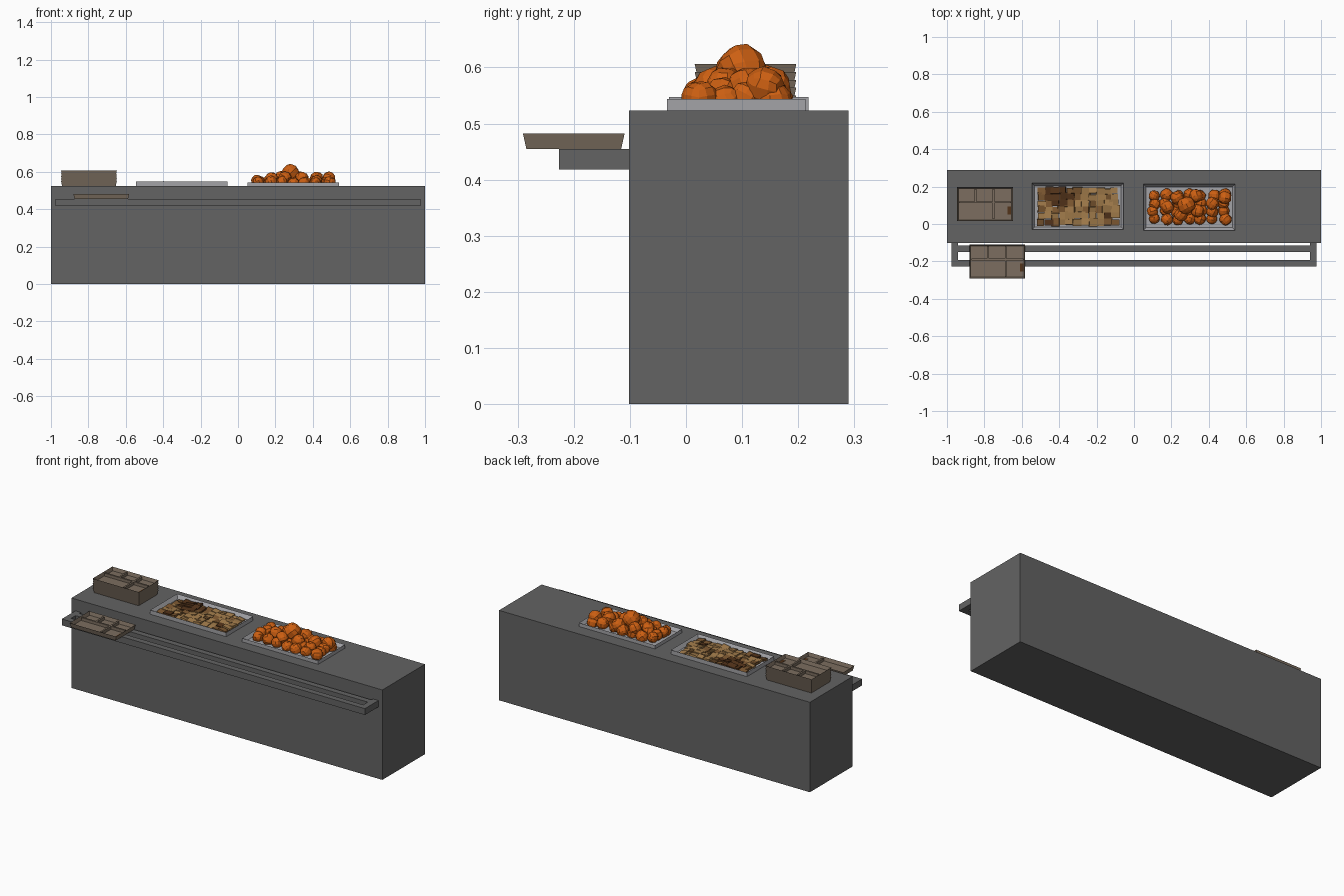
import bpy, bmesh, math, random
from mathutils import Matrix, Vector, Euler

if "Cube" in bpy.data.objects:
    bpy.data.objects.remove(bpy.data.objects["Cube"])

random.seed(4)


def mat(name, r, g, b):
    m = bpy.data.materials.new(name)
    m.diffuse_color = (r, g, b, 1)
    m.use_nodes = True
    m.node_tree.nodes["Principled BSDF"].inputs["Base Color"].default_value = m.diffuse_color
    return m


COUNTER = mat("counter grey", 0.125, 0.125, 0.125)
STEEL = mat("pan steel", 0.37, 0.37, 0.39)
TRAY = mat("tray brown", 0.20, 0.155, 0.115)
ORANGE = mat("food orange", 0.61, 0.115, 0.006)
TAN = mat("food tan", 0.36, 0.20, 0.07)
BROWN = mat("food brown", 0.20, 0.095, 0.03)
DARK = mat("food dark brown", 0.085, 0.033, 0.01)


def add_box(bm, x0, x1, y0, y1, z0, z1, taper=0.0, index=0):
    """Axis-aligned box; its bottom is narrowed by taper."""
    vs = bmesh.ops.create_cube(bm, size=1)["verts"]
    for v in vs:
        t = taper if v.co.z < 0 else 0
        v.co = Vector((x0 + t if v.co.x < 0 else x1 - t,
                       y0 + t if v.co.y < 0 else y1 - t,
                       z0 if v.co.z < 0 else z1))
    for f in {f for v in vs for f in v.link_faces}:
        f.material_index = index
    return vs


def finish(bm, name, *mats):
    me = bpy.data.meshes.new(name)
    bm.to_mesh(me)
    bm.free()
    for m in mats:
        me.materials.append(m)
    ob = bpy.data.objects.new(name, me)
    bpy.context.collection.objects.link(ob)
    return ob


# Counter body
bm = bmesh.new()
add_box(bm, -1, 1, -0.102, 0.29, 0, 0.523)
finish(bm, "counter", COUNTER)

# Tray rail: two long bars on end arms
bm = bmesh.new()
for s in (-1, 1):
    xs = sorted((s * 0.94, s * 0.975))
    add_box(bm, *xs, -0.226, -0.1, 0.418, 0.455)
for y0, y1 in ((-0.150, -0.116), (-0.226, -0.192)):
    add_box(bm, -0.94, 0.94, y0, y1, 0.418, 0.455)
finish(bm, "tray_rail", COUNTER)


def tray(name, cx, cy, z, stain=False):
    """Compartment tray with tapered shell, recessed cells and an optional stain."""
    hx, hy, h = 0.149, 0.0905, 0.027
    bm = bmesh.new()
    vs = add_box(bm, -hx, hx, -hy, hy, 0, h, 0.006)
    top = max({f for v in vs for f in v.link_faces}, key=lambda f: f.calc_center_median().z)
    bmesh.ops.inset_individual(bm, faces=[top], thickness=0.010)
    bmesh.ops.translate(bm, verts=top.verts[:], vec=(0, 0, -0.020))
    # dividers between three back cells and two front cells
    ix, iy, zt, w = hx - 0.010, hy - 0.010, h - 0.003, 0.005
    add_box(bm, -ix, ix, 0.010 - w, 0.010 + w, 0.005, zt)
    for x in (-0.05, 0.045):
        add_box(bm, x - w, x + w, 0.010, iy, 0.005, zt)
    add_box(bm, 0.045 - w, 0.045 + w, -iy, 0.010, 0.005, zt)
    if stain:
        add_box(bm, 0.122, 0.139, -0.055, -0.012, 0.006, 0.0085, 0, 1)
    ob = finish(bm, name, TRAY, DARK)
    ob.location = (cx, cy, z)


# Stack of trays and the single tray on the rail
for i in range(5):
    tray("stacked_tray_%d" % (i + 1), -0.797, 0.106, 0.523 + 0.014 * i, i == 4)
tray("rail_tray", -0.731, -0.200, 0.455, True)


def pan(name, x0, x1, y0, y1, z1):
    """Shallow serving pan: stepped rim around a low floor."""
    bm = bmesh.new()
    vs = add_box(bm, x0, x1, y0, y1, 0.522, z1)
    top = max({f for v in vs for f in v.link_faces}, key=lambda f: f.calc_center_median().z)
    bmesh.ops.inset_individual(bm, faces=[top], thickness=0.020)
    bmesh.ops.translate(bm, verts=top.verts[:], vec=(0, 0, 0.525 - z1))
    finish(bm, name, STEEL)


pan("left_pan", -0.545, -0.055, -0.030, 0.218, 0.547)
pan("right_pan", 0.050, 0.540, -0.034, 0.213, 0.544)

# Flat chunks of food in the left pan, darker towards the back left
bm = bmesh.new()
nx, ny = 11, 6
for i in range(nx):
    for j in range(ny):
        x = -0.497 + 0.394 * i / (nx - 1) + random.uniform(-0.006, 0.006)
        y = 0.012 + 0.164 * j / (ny - 1) + random.uniform(-0.004, 0.004)
        d = math.hypot((x + 0.40) / 0.09, (y - 0.15) / 0.06)
        idx = 2 if d < 0.75 or random.random() < 0.05 else 1 if d < 1.2 or random.random() < 0.25 else 0
        a, b = random.uniform(0.018, 0.027), random.uniform(0.015, 0.022)
        vs = add_box(bm, -a, a, -b, b, -0.006, 0.006, 0, idx)
        rot = Euler((random.uniform(-0.2, 0.2), random.uniform(-0.2, 0.2), 0)).to_matrix().to_4x4()
        z = 0.532 + 0.004 * math.sin(i * 1.3 + j) + (0.002 if idx == 2 else 0)
        bmesh.ops.transform(bm, verts=vs, matrix=Matrix.Translation((x, y, z)) @ rot)
finish(bm, "tan_food", TAN, BROWN, DARK)


# Faceted orange lumps heaped in the right pan
def lump(bm, x, y, z, r):
    part = bmesh.new()
    bmesh.ops.create_cube(part, size=1)
    bmesh.ops.subdivide_edges(part, edges=part.edges[:], cuts=2, use_grid_fill=True)
    rot = Euler([random.uniform(0, 6.28) for _ in range(3)]).to_matrix()
    for v in part.verts:
        v.co = rot @ (v.co.normalized() * r * random.uniform(0.94, 1.05)) + Vector((x, y, z))
    me = bpy.data.meshes.new("tmp")
    part.to_mesh(me)
    part.free()
    bm.from_mesh(me)
    bpy.data.meshes.remove(me)


bm = bmesh.new()
for i in range(7):
    for j in range(4):
        lump(bm, 0.105 + 0.0635 * i + random.uniform(-0.008, 0.008),
             0.026 + 0.043 * j + random.uniform(-0.005, 0.005),
             0.541 + random.uniform(-0.005, 0.012), random.uniform(0.029, 0.035))
for x, y, z, r in ((0.28, 0.10, 0.594, 0.047), (0.18, 0.09, 0.562, 0.036), (0.23, 0.14, 0.568, 0.036),
                   (0.34, 0.07, 0.566, 0.036), (0.42, 0.11, 0.566, 0.036), (0.485, 0.14, 0.565, 0.036),
                   (0.25, 0.05, 0.566, 0.036), (0.33, 0.15, 0.564, 0.038)):
    lump(bm, x, y, z, r)
finish(bm, "orange_food", ORANGE)
